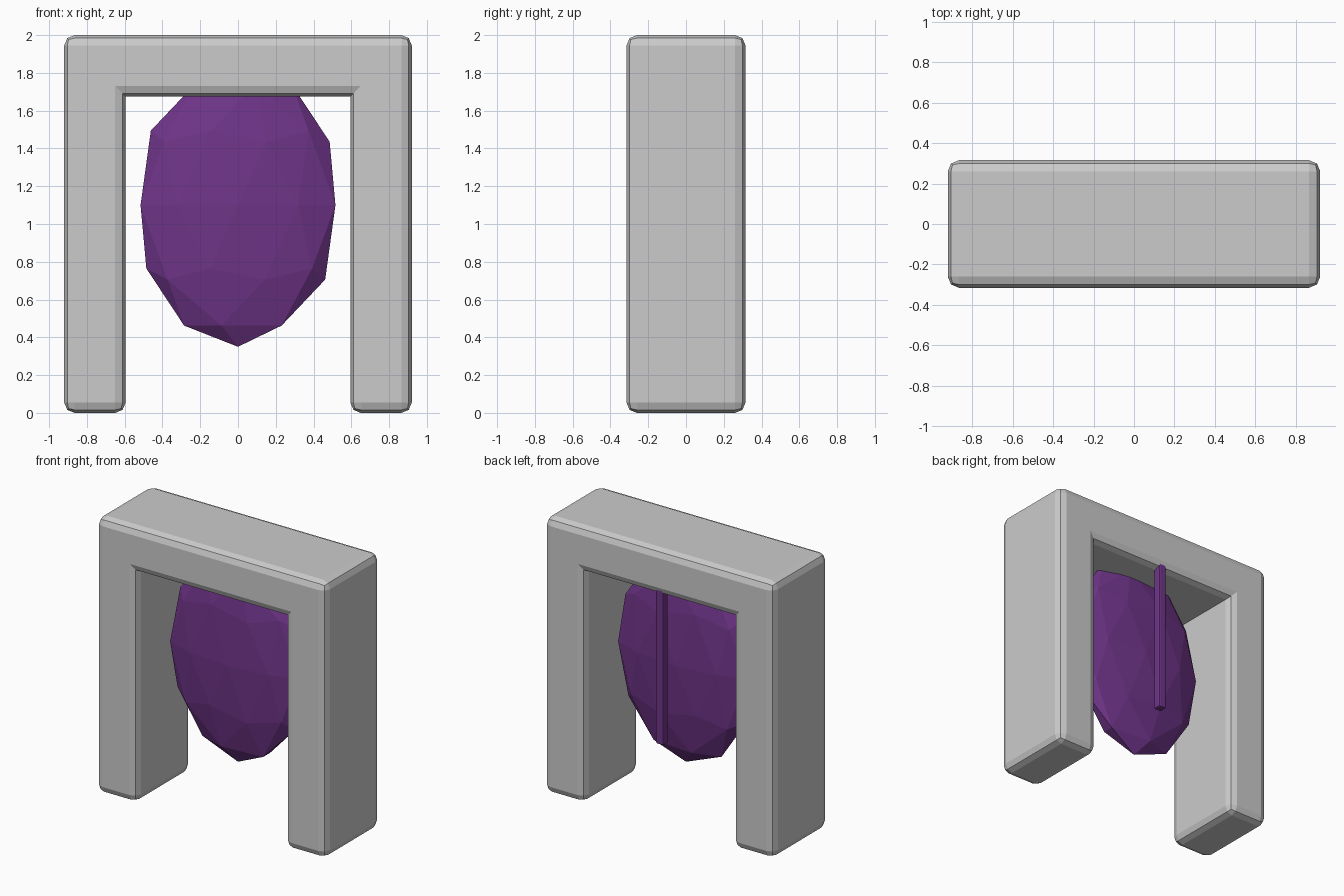
import bpy, bmesh

if "Cube" in bpy.data.objects:
    bpy.data.objects.remove(bpy.data.objects["Cube"])

purple = bpy.data.materials.new("purple")
purple.diffuse_color = (0.16, 0.035, 0.25, 1)
purple.use_nodes = True
purple.node_tree.nodes["Principled BSDF"].inputs["Base Color"].default_value = purple.diffuse_color


def finish(bm, name, mat=None):
    mesh = bpy.data.meshes.new(name)
    bm.to_mesh(mesh)
    bm.free()
    obj = bpy.data.objects.new(name, mesh)
    bpy.context.collection.objects.link(obj)
    if mat:
        mesh.materials.append(mat)
    return obj


# Stone arch: extruded U profile, rounded on all outward edges
D, R = 0.315, 0.055
half = [(0.92, 2), (0.92, 0), (0.595, 0), (0.595, 1.675)]
outline = half + [(-x, z) for x, z in reversed(half)]
bm = bmesh.new()
face = bm.faces.new([bm.verts.new((x, -D, z)) for x, z in outline])
ext = bmesh.ops.extrude_face_region(bm, geom=[face])
bmesh.ops.translate(bm, vec=(0, 2 * D, 0),
                    verts=[g for g in ext["geom"] if isinstance(g, bmesh.types.BMVert)])
bmesh.ops.recalc_face_normals(bm, faces=bm.faces)
convex = [e for e in bm.edges if e.calc_face_angle_signed() > 0.1]
bmesh.ops.bevel(bm, geom=convex, offset=R, segments=2, profile=0.5, affect='EDGES')
finish(bm, "stone_arch")

# Hanging faceted portal: flattened icosphere
bm = bmesh.new()
bmesh.ops.create_icosphere(bm, subdivisions=2, radius=1)
bmesh.ops.scale(bm, vec=(0.5425, 0.13, 0.75), verts=bm.verts)
bmesh.ops.translate(bm, vec=(0, 0, 1.1), verts=bm.verts)
finish(bm, "portal_surface", purple)

# Thin chamfered rod hanging behind the portal
bm = bmesh.new()
bmesh.ops.create_cube(bm, size=1)
bmesh.ops.scale(bm, vec=(0.06, 0.06, 1.14), verts=bm.verts)
bmesh.ops.translate(bm, vec=(0, 0.275, 1.16), verts=bm.verts)
bmesh.ops.bevel(bm, geom=bm.edges[:], offset=0.01, segments=2, profile=0.5, affect='EDGES')
finish(bm, "back_rod", purple)
